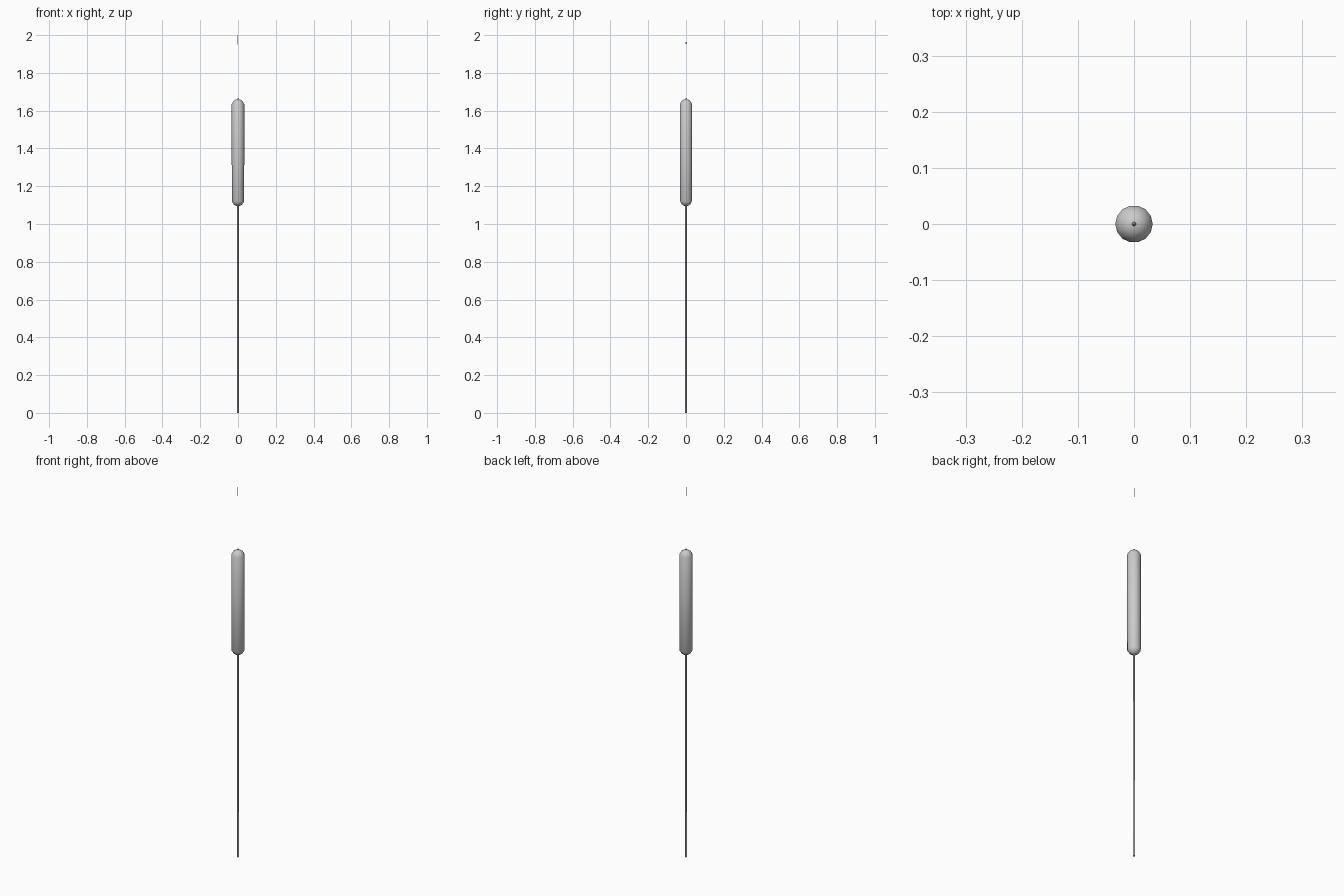
import bpy, math

if "Cube" in bpy.data.objects:
    bpy.data.objects.remove(bpy.data.objects["Cube"])


def lathe(name, profile, sides):
    """Revolve (radius, z) points about z into a closed smooth solid."""
    verts = [(r * math.cos(2 * math.pi * i / sides), r * math.sin(2 * math.pi * i / sides), z)
             for r, z in profile for i in range(sides)]
    faces = [tuple(reversed(range(sides)))]
    for k in range(len(profile) - 1):
        for i in range(sides):
            j = (i + 1) % sides
            faces.append((k * sides + i, k * sides + j, (k + 1) * sides + j, (k + 1) * sides + i))
    faces.append(tuple(range((len(profile) - 1) * sides, len(profile) * sides)))
    mesh = bpy.data.meshes.new(name)
    mesh.from_pydata(verts, [], faces)
    ob = bpy.data.objects.new(name, mesh)
    bpy.context.collection.objects.link(ob)
    bpy.context.view_layer.objects.active = ob
    ob.select_set(True)
    bpy.ops.object.shade_smooth_by_angle(angle=math.radians(50))
    ob.select_set(False)
    return ob


# Long thin stalk, ending inside the seed head
lathe("stalk", [(0.005, 0), (0.0045, 1.12)], 12)

# Seed head with conical domed ends
lathe("seed_head", [(0.004, 1.094), (0.013, 1.097), (0.023, 1.104), (0.0325, 1.120),
                    (0.0333, 1.38), (0.0333, 1.634), (0.023, 1.652),
                    (0.013, 1.658), (0.004, 1.661)], 14)

# Hair-fine spike above the head, swelling from a small collar, its end leaning slightly
spike = lathe("spike", [(0.004, 1.655), (0.0035, 1.666), (0.001, 1.668),
                        (0.001, 1.95), (0.0014, 1.955), (0.001, 2.0)], 8)
for v in spike.data.vertices:
    if v.co.z > 1.953:
        v.co.x -= 0.001
